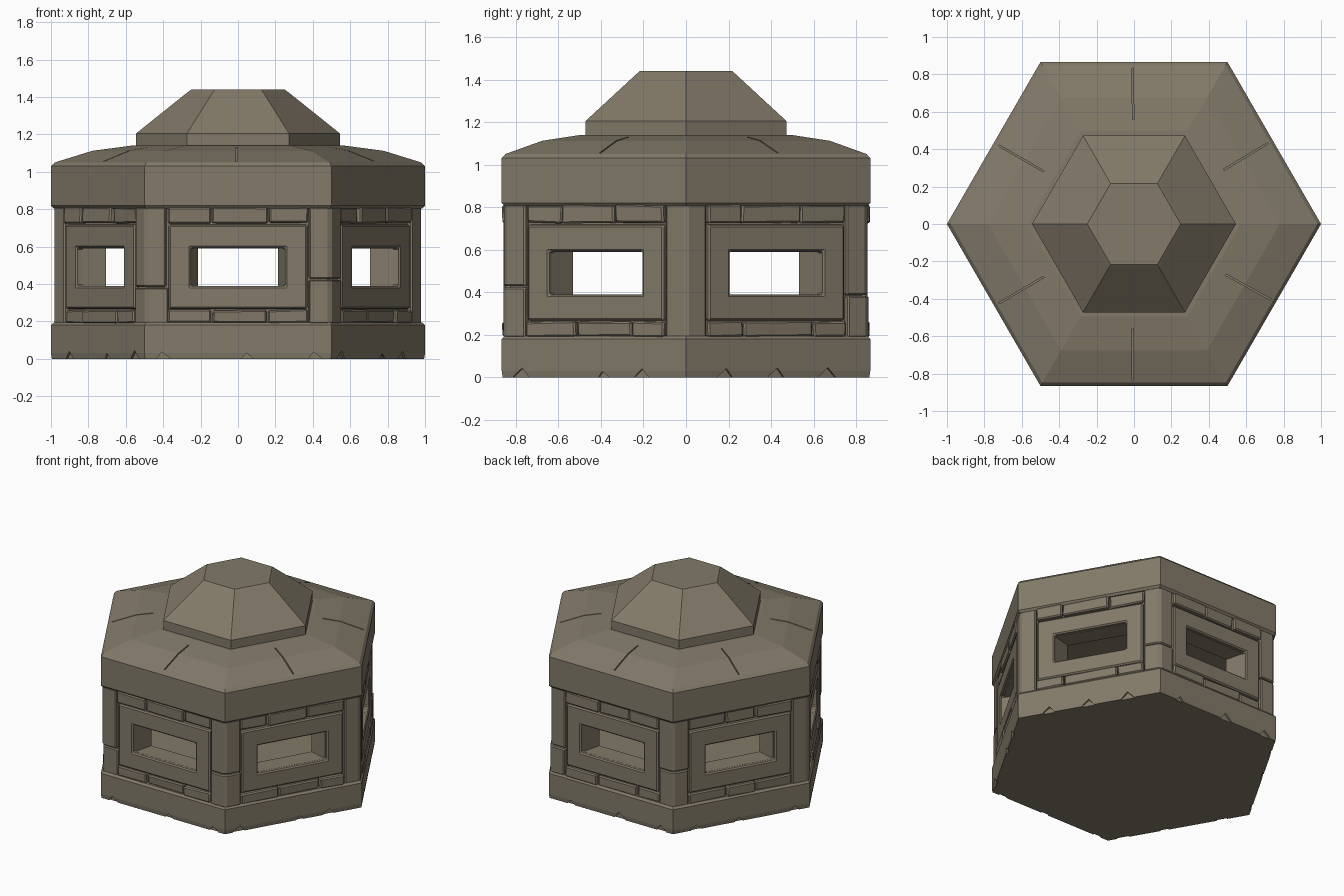
import bpy, bmesh, math, random
from mathutils import Matrix, Vector

if "Cube" in bpy.data.objects:
    bpy.data.objects.remove(bpy.data.objects["Cube"])

random.seed(4)
T30 = math.tan(math.radians(30))
stone = bpy.data.materials.new("weathered stone")
stone.diffuse_color = (0.225, 0.195, 0.142, 1)
stone.use_nodes = True
stone.node_tree.nodes["Principled BSDF"].inputs["Base Color"].default_value = stone.diffuse_color


def make(name, bm, bevel=0.0):
    bmesh.ops.recalc_face_normals(bm, faces=bm.faces)
    me = bpy.data.meshes.new(name)
    bm.to_mesh(me)
    bm.free()
    me.materials.append(stone)
    ob = bpy.data.objects.new(name, me)
    bpy.context.collection.objects.link(ob)
    if bevel:
        m = ob.modifiers.new("worn edges", 'BEVEL')
        m.width, m.segments, m.limit_method = bevel, 1, 'ANGLE'
        m.angle_limit = math.radians(40)
    return ob


def hex_stack(name, profile, bevel=0.0):
    """Solid of hexagonal rings given as (corner radius, z)."""
    bm = bmesh.new()
    rings = [[bm.verts.new((r * math.cos(i * math.pi / 3), r * math.sin(i * math.pi / 3), z))
              for i in range(6)] for r, z in profile]
    for a, b in zip(rings, rings[1:]):
        for i in range(6):
            j = (i + 1) % 6
            bm.faces.new((a[i], a[j], b[j], b[i]))
    bm.faces.new(rings[0])
    bm.faces.new(rings[-1])
    return make(name, bm, bevel)


def side(k):
    return Matrix.Rotation(k * math.pi / 3, 4, 'Z')


def add_box(bm, x0, x1, y0, y1, z0, z1, mat, jitter=0.0):
    ctr = Matrix.Translation(((x0 + x1) / 2, (y0 + y1) / 2, (z0 + z1) / 2))
    vs = bmesh.ops.create_cube(bm, size=1, matrix=ctr @ Matrix.Diagonal(
        (x1 - x0, y1 - y0, z1 - z0, 1)))['verts']
    for v in vs:
        v.co += Vector([random.uniform(-jitter, jitter) for _ in range(3)])
        v.co = mat @ v.co


def add_window_panel(bm, loops, mat):
    """Closed rectangular ring; loops are (half width, z low, z high, depth)."""
    rs = [[bm.verts.new(mat @ Vector((x, -d, z)))
           for x, z in ((-w, z0), (w, z0), (w, z1), (-w, z1))] for w, z0, z1, d in loops]
    for a, b in zip(rs, rs[1:] + rs[:1]):
        for i in range(4):
            j = (i + 1) % 4
            bm.faces.new((a[i], a[j], b[j], b[i]))


def cut(target, bm):
    cutter = make("cutter", bm)
    cutter.hide_render = True
    m = target.modifiers.new("cut", 'BOOLEAN')
    m.operation, m.solver, m.object = 'DIFFERENCE', 'EXACT', cutter
    bpy.context.view_layer.objects.active = target
    bpy.ops.object.modifier_apply(modifier=m.name)
    bpy.data.objects.remove(cutter)


# Base slab with chipped lower edge
base = hex_stack("base_slab", [(0.995, 0), (1.0, 0.03), (1.0, 0.18), (0.985, 0.195)])
bm = bmesh.new()
for k in range(6):
    for x in (-0.36, 0.02, 0.33):
        x += random.uniform(-0.08, 0.08)
        tilt = Matrix.Translation((x, -0.882, 0)) @ Matrix.Rotation(random.uniform(0.6, 0.9), 4, 'Y')
        s = random.uniform(0.02, 0.035)
        add_box(bm, -s, s, -0.03, 0.03, -s, s, side(k) @ tilt)
cut(base, bm)

# Roof slab with a crack in the middle of each slope
roof = hex_stack("roof_slab", [(0.985, 0.805), (1.0, 0.82), (1.0, 1.03), (0.98, 1.05),
                               (0.78, 1.112), (0.57, 1.14)])
bm = bmesh.new()
for k in range(6):
    lean = Matrix.Rotation(random.uniform(-0.02, 0.02), 4, 'Z')
    add_box(bm, -0.004, 0.004, -0.835, -0.56, 1.035, 1.2, side(k) @ lean)
cut(roof, bm)

# Raised cap
hex_stack("roof_cap", [(0.53, 1.11), (0.545, 1.14), (0.545, 1.205), (0.27, 1.425), (0.25, 1.44)])

# Hollow wall with splayed window openings
bm = bmesh.new()
for k in range(6):
    add_window_panel(bm, [(0.828 * T30, 0.17, 0.83, 0.828), (0.25, 0.39, 0.59, 0.828),
                          (0.215, 0.39, 0.59, 0.69), (0.69 * T30, 0.17, 0.83, 0.69)], side(k))
make("wall_core", bm)

# Window surrounds
bm = bmesh.new()
for k in range(6):
    add_window_panel(bm, [(0.368, 0.27, 0.715, 0.853), (0.253, 0.388, 0.594, 0.853),
                          (0.248, 0.39, 0.592, 0.81), (0.375, 0.265, 0.72, 0.81)], side(k))
make("window_surrounds", bm, 0.008)

# Filler bricks above and below each surround
bm = bmesh.new()
for k in range(6):
    for z0, z1 in ((0.19, 0.262), (0.726, 0.812)):
        a, b = random.uniform(-0.2, -0.1), random.uniform(0.08, 0.22)
        for x0, x1 in ((-0.378, a), (a, b), (b, 0.378)):
            depth = random.choice((0.845, 0.853, 0.862))
            add_box(bm, x0 + 0.004, x1 - 0.004, -depth, -0.79, z0, z1, side(k), 0.004)
make("filler_bricks", bm, 0.008)

# Corner pillars, each of stacked stones wrapping round the corner
bm = bmesh.new()
for k in range(6):
    m = side(k)
    joints = [0.185, random.uniform(0.38, 0.48), 0.815]
    if k % 3 == 0:
        joints = [0.185, 0.815]
    for z0, z1 in zip(joints, joints[1:]):
        R = random.uniform(0.982, 0.992)
        w = 0.114 + random.uniform(-0.006, 0.006)
        plan = [(R - w / 2, w * 0.866), (R - 0.008, 0.014), (R - 0.008, -0.014),
                (R - w / 2, -w * 0.866), (R - w / 2 - 0.09, -w * 0.866 + 0.045),
                (R - w / 2 - 0.09, w * 0.866 - 0.045)]
        lo = [bm.verts.new(m @ Vector((x, y, z0 + 0.003))) for x, y in plan]
        hi = [bm.verts.new(m @ Vector((x, y, z1 - 0.003))) for x, y in plan]
        bm.faces.new(lo)
        bm.faces.new(hi)
        for i in range(6):
            j = (i + 1) % 6
            bm.faces.new((lo[i], lo[j], hi[j], hi[i]))
make("corner_pillars", bm, 0.007)
